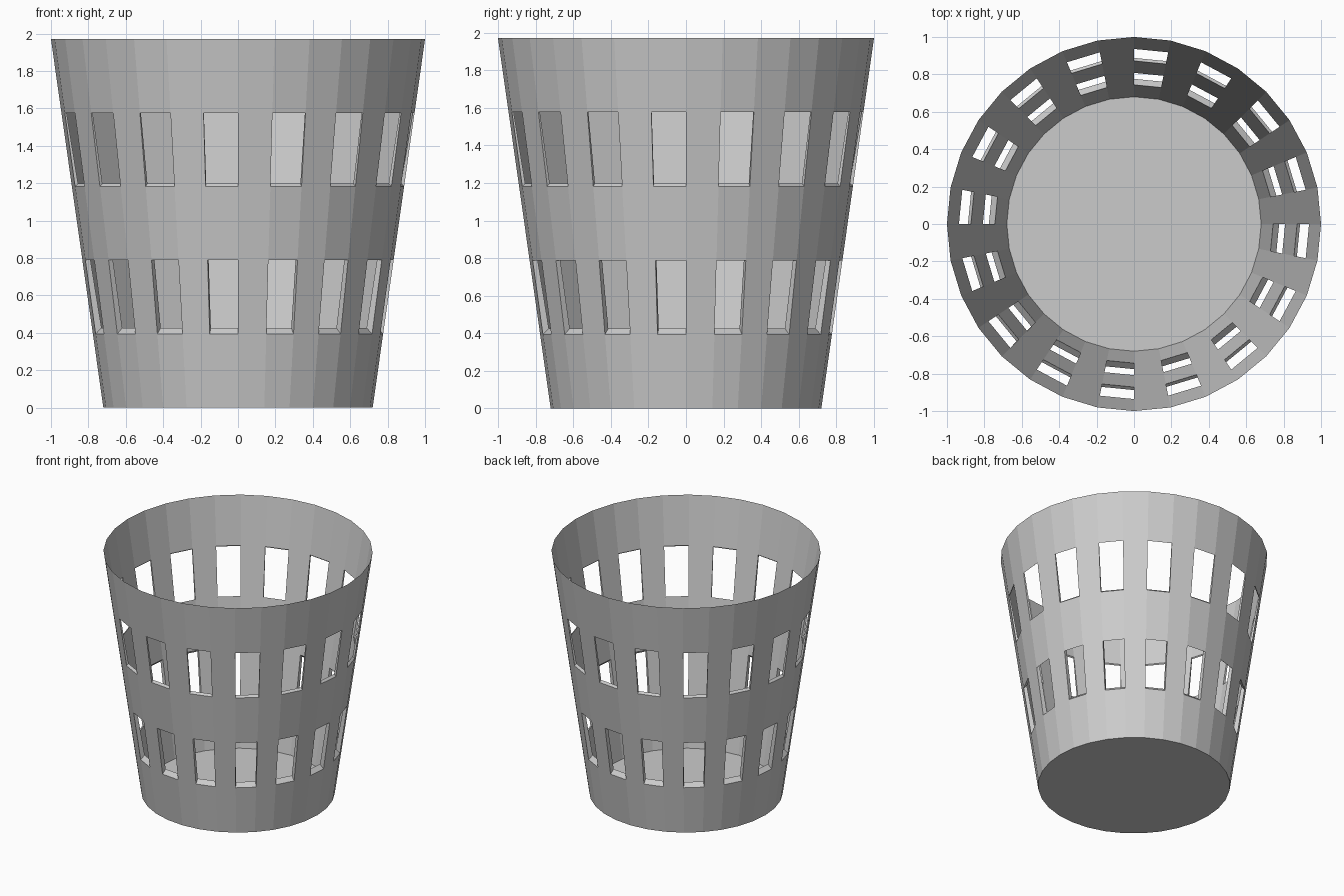
import bpy, bmesh
from math import cos, sin, pi

if "Cube" in bpy.data.objects:
    bpy.data.objects.remove(bpy.data.objects["Cube"])

SIDES, ROWS = 32, 5
HEIGHT, FLOOR = 1.97, 0.04
R_TOP, R_BASE, R_FLOOR = 1.0, 0.72, 0.68

bm = bmesh.new()


def ring(radius, z):
    return [bm.verts.new((radius * cos(2 * pi * i / SIDES),
                          radius * sin(2 * pi * i / SIDES), z)) for i in range(SIDES)]


def wall(r0, z0, rim):
    """Stacked rings from a lower edge up to the shared rim."""
    rings = [ring(r0 + (R_TOP - r0) * k / ROWS, z0 + (HEIGHT - z0) * k / ROWS)
             for k in range(ROWS)]
    return rings + [rim]


# Outer and inner walls taper to one thin rim
rim = ring(R_TOP, HEIGHT)
outer = wall(R_BASE, 0, rim)
inner = wall(R_FLOOR, FLOOR, rim)

for row in range(ROWS):
    for i in range(SIDES):
        j = (i + 1) % SIDES
        o = [outer[row][i], outer[row][j], outer[row + 1][j], outer[row + 1][i]]
        n = [inner[row][i], inner[row][j], inner[row + 1][j], inner[row + 1][i]]
        if row in (1, 3) and i % 2:
            # Window: line the opening between the two walls
            for a in range(4):
                b = (a + 1) % 4
                bm.faces.new((o[a], o[b], n[b], n[a]))
        else:
            bm.faces.new(o)
            bm.faces.new(n[::-1])

# Underside and inside floor
bm.faces.new(outer[0][::-1])
bm.faces.new(inner[0])

mesh = bpy.data.meshes.new("waste_basket")
bm.to_mesh(mesh)
bm.free()
basket = bpy.data.objects.new("waste_basket", mesh)
bpy.context.collection.objects.link(basket)
